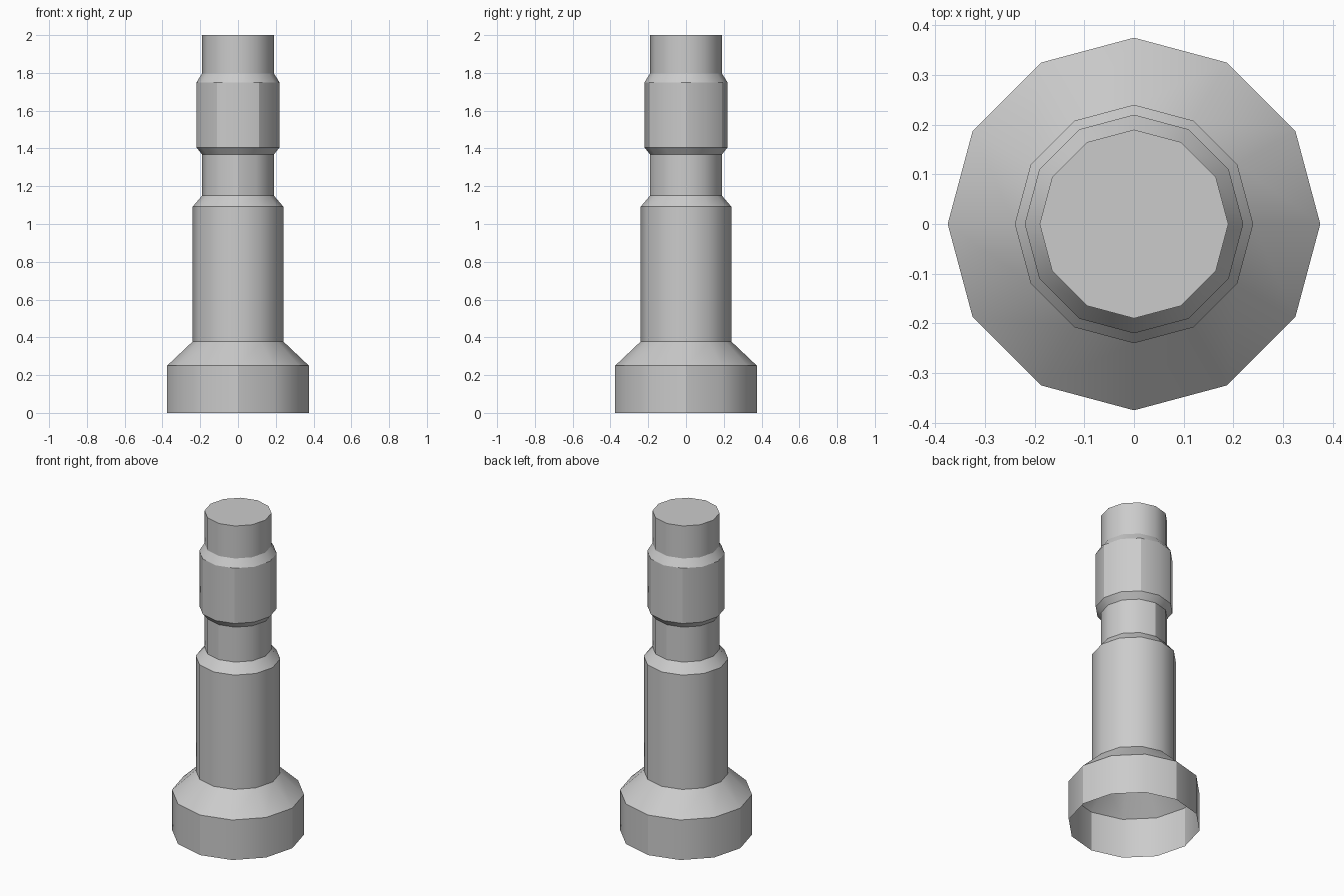
import bpy
import bmesh
from math import cos, sin, pi, radians

if "Cube" in bpy.data.objects:
    bpy.data.objects.remove(bpy.data.objects["Cube"])

SIDES = 12

# Lathe profile (radius, height), from the open base up to the capped tip
PROFILE = [
    (0.375, 0.00), (0.375, 0.25),   # wide foot
    (0.24, 0.378), (0.24, 1.092),   # lower shaft
    (0.19, 1.15), (0.19, 1.368),    # neck
    (0.22, 1.405), (0.22, 1.75),    # collar
    (0.19, 1.797), (0.19, 2.00),    # tip
]


def lathe(name, profile, sides):
    bm = bmesh.new()
    rings = [[bm.verts.new((r * cos(2 * pi * i / sides), r * sin(2 * pi * i / sides), z))
              for i in range(sides)] for r, z in profile]
    for low, high in zip(rings, rings[1:]):
        for i in range(sides):
            j = (i + 1) % sides
            bm.faces.new((low[i], low[j], high[j], high[i]))
    bm.faces.new(rings[-1])  # top cap; the underside stays open
    mesh = bpy.data.meshes.new(name)
    bm.to_mesh(mesh)
    bm.free()
    obj = bpy.data.objects.new(name, mesh)
    bpy.context.collection.objects.link(obj)
    return obj


# Stepped hollow post
post = lathe("stepped_post", PROFILE, SIDES)
bpy.context.view_layer.objects.active = post
post.select_set(True)
bpy.ops.object.shade_smooth_by_angle(angle=radians(30))
